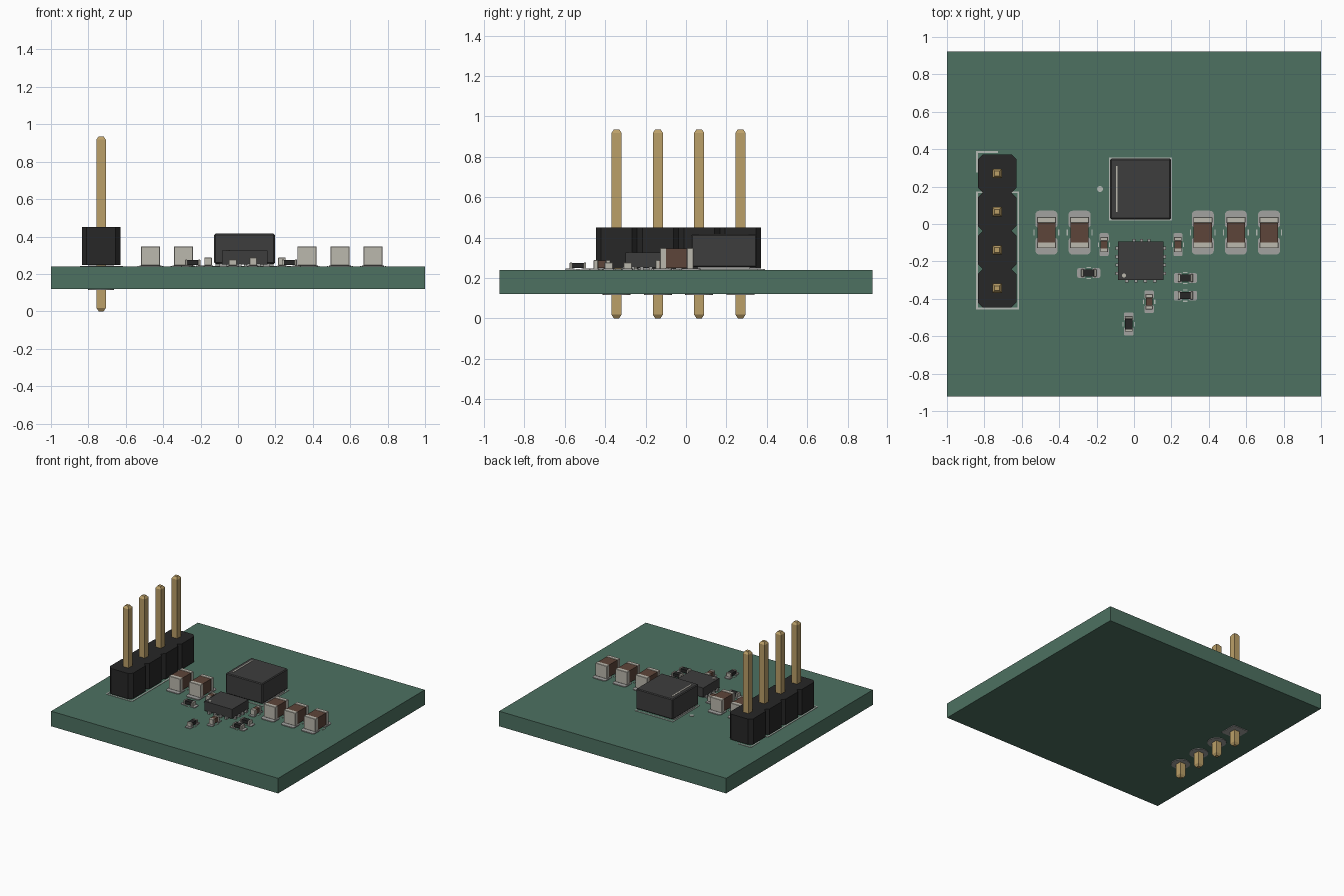
import bpy
import math

if "Cube" in bpy.data.objects:
    bpy.data.objects.remove(bpy.data.objects["Cube"])


def material(name, r, g, b):
    m = bpy.data.materials.new(name)
    m.diffuse_color = (r, g, b, 1)
    m.use_nodes = True
    m.node_tree.nodes["Principled BSDF"].inputs["Base Color"].default_value = m.diffuse_color
    return m


GREEN = material("board_green", 0.075, 0.165, 0.12)
BLACK = material("black_plastic", 0.02, 0.02, 0.02)
DARK = material("dark_grey", 0.048, 0.048, 0.048)
GOLD = material("gold", 0.50, 0.35, 0.14)
BROWN = material("ceramic_brown", 0.11, 0.06, 0.042)
METAL = material("terminal_metal", 0.50, 0.48, 0.42)
PAD = material("pad_metal", 0.36, 0.36, 0.35)
SILK = material("silkscreen", 0.46, 0.50, 0.46)

TOP, BOTTOM = 0.24, 0.12      # board faces
SEAT = 0.247                  # underside of the mounted parts


def loft(name, rings, mat):
    """Solid through equal-length rings of 3D points, bottom to top."""
    n = len(rings[0])
    verts = [p for ring in rings for p in ring]
    faces = [list(range(n))[::-1], list(range(len(verts) - n, len(verts)))]
    for k in range(len(rings) - 1):
        for i in range(n):
            a, b = k * n + i, k * n + (i + 1) % n
            faces.append([a, b, b + n, a + n])
    me = bpy.data.meshes.new(name)
    me.from_pydata(verts, [], faces)
    me.materials.append(mat)
    ob = bpy.data.objects.new(name, me)
    bpy.context.collection.objects.link(ob)
    return ob


def prism(name, outline, z0, z1, mat):
    return loft(name, [[(x, y, z) for x, y in outline] for z in (z0, z1)], mat)


def rect(x, y, hx, hy):
    return [(x - hx, y - hy), (x + hx, y - hy), (x + hx, y + hy), (x - hx, y + hy)]


def box(name, x, y, hx, hy, z0, z1, mat, bevel=0):
    ob = prism(name, rect(x, y, hx, hy), z0, z1, mat)
    if bevel:
        mod = ob.modifiers.new("edge", "BEVEL")
        mod.width, mod.segments = bevel, 1
    return ob


def circle(x, y, r, n=24):
    return [(x + r * math.cos(2 * math.pi * i / n), y + r * math.sin(2 * math.pi * i / n))
            for i in range(n)]


def round_rect(x, y, hx, hy, r):
    pts = []
    for q, (sx, sy) in enumerate(((1, 1), (-1, 1), (-1, -1), (1, -1))):
        for i in range(5):
            a = math.pi / 2 * (q + i / 4)
            pts.append((x + sx * (hx - r) + r * math.cos(a), y + sy * (hy - r) + r * math.sin(a)))
    return pts


def silk(x0, y0, x1, y1, w=0.005):
    """Thin printed line on the board, axis aligned."""
    box("silkscreen_line", (x0 + x1) / 2, (y0 + y1) / 2,
        abs(x1 - x0) / 2 + w, abs(y1 - y0) / 2 + w, TOP, TOP + 0.003, SILK)


def chip(name, x, y, length, width, core, z1, mat, pad_l, pad_w, gap, tick, flat=False):
    """Two-terminal chip with pads; half sizes, lying along y, or along x if flat."""
    def place(du, dv, hu, hv):           # u runs across, v runs along the chip
        return (x + dv, y + du, hv, hu) if flat else (x + du, y + dv, hu, hv)
    box(name + "_body", *place(0, 0, width - 0.002, core + 0.002), SEAT + 0.002, z1 - 0.002, mat)
    for s in (-1, 1):
        t = (length - core) / 2
        box(name + "_terminal", *place(0, s * (core + t), width, t), SEAT - 0.002, z1, METAL, 0.002)
        p = (pad_l - gap) / 2
        prism(name + "_pad", round_rect(*place(0, s * (gap + p), pad_w, p), pad_w * 0.35),
              TOP, TOP + 0.006, PAD)
        cx, cy, hx, hy = place(s * tick, 0, 0.003, gap * 0.7)
        box(name + "_silkscreen", cx, cy, hx, hy, TOP, TOP + 0.003, SILK)


# Circuit board
box("circuit_board", 0, 0, 1, 0.923, BOTTOM, TOP, GREEN)

# Pin header: block with a notch between each cell
HX, HY, PITCH, HW, CH = -0.732, -0.037, 0.2045, 0.103, 0.026
pin_ys = [HY + (1.5 - i) * PITCH for i in range(4)]
right = []
for py in pin_ys[::-1]:
    a, b = py - PITCH / 2, py + PITCH / 2
    if py != pin_ys[-1]:
        right.append((HW - CH, a))
    else:
        right.append((HW - CH, a))
    right += [(HW, a + CH), (HW, b - CH)]
right.append((HW - CH, pin_ys[0] + PITCH / 2))
outline = [(HX + dx, y) for dx, y in right] + [(HX - dx, y) for dx, y in right[::-1]]
prism("header_block", outline, SEAT, 0.45, BLACK)

# Pins with tapered tips and their ring pads (the first pad is square)
for i, py in enumerate(pin_ys):
    loft("header_pin", [[(px, qy, z) for px, qy in rect(HX, py, h, h)]
                        for z, h in ((0, 0.013), (0.018, 0.025), (0.918, 0.025), (0.936, 0.013))], GOLD)
    shape = rect(HX, py, 0.069, 0.069) if i == 0 else circle(HX, py, 0.069)
    prism("pin_pad_bottom", shape, BOTTOM - 0.005, BOTTOM, PAD)
    prism("pin_pad_top", shape, TOP, TOP + 0.005, PAD)

# Header silkscreen outline and corner mark
for x in (-0.84, -0.619):
    silk(x, -0.452, x, 0.17)
for y in (-0.452, 0.17):
    silk(-0.84, y, -0.619, y)
silk(-0.84, 0.28, -0.84, 0.385)
silk(-0.84, 0.385, -0.732, 0.385)

# Inductor: body, polarity stripe, side pads, outline and dot
LX, LY, LH = 0.035, 0.187, 0.162
box("inductor_body", LX, LY, LH, LH, 0.254, 0.415, DARK, 0.006)
box("inductor_stripe", -0.092, LY, 0.005, 0.122, 0.41, 0.417, METAL)
for s in (-1, 1):
    box("inductor_pad", LX + s * 0.105, LY, 0.05, 0.13, TOP, 0.256, PAD)
    silk(LX + s * 0.164, LY - 0.164, LX + s * 0.164, LY + 0.164, 0.004)
    silk(LX - 0.164, LY + s * 0.164, LX + 0.164, LY + s * 0.164, 0.004)
prism("inductor_dot", circle(-0.182, 0.187, 0.016), TOP, TOP + 0.003, SILK)

# Control chip with edge leads and orientation dot
UX, UY, UHX, UHY = 0.036, -0.197, 0.122, 0.103
box("control_chip", UX, UY, UHX, UHY, 0.251, 0.326, DARK)
prism("control_chip_dot", circle(-0.054, -0.275, 0.011, 16), 0.32, 0.328, METAL)
for s in (-1, 1):
    for k in range(4):
        box("chip_lead", UX + s * (UHX - 0.005), UY + (k - 1.5) * 0.045, 0.019, 0.009, TOP, 0.257, PAD)
for dx in (-0.036, 0.004, 0.044):
    box("chip_lead", UX + dx, UY + UHY - 0.005, 0.009, 0.019, TOP, 0.257, PAD)
for k in range(4):
    box("chip_lead", UX + (k - 1.5) * 0.05, UY - UHY + 0.005, 0.009, 0.019, TOP, 0.257, PAD)

# Large capacitors
for x, tick in ((-0.468, 0.066), (-0.291, 0.066), (0.368, 0.066), (0.545, 0.066), (0.722, 0.066)):
    chip("large_capacitor", x, -0.046, 0.083, 0.051, 0.052, 0.347, BROWN, 0.117, 0.059, 0.024, tick)

# Small capacitors
for x, y in ((-0.16, -0.11), (0.235, -0.11), (0.081, -0.416)):
    chip("small_capacitor", x, y, 0.041, 0.02, 0.02, 0.288, BROWN, 0.061, 0.025, 0.017, 0.03)

# Resistors
for x, y, flat in ((-0.242, -0.262, True), (0.275, -0.289, True),
                   (0.275, -0.383, True), (-0.028, -0.535, False)):
    chip("resistor", x, y, 0.041, 0.021, 0.028, 0.276, BLACK, 0.062, 0.026, 0.017, 0.03, flat)
